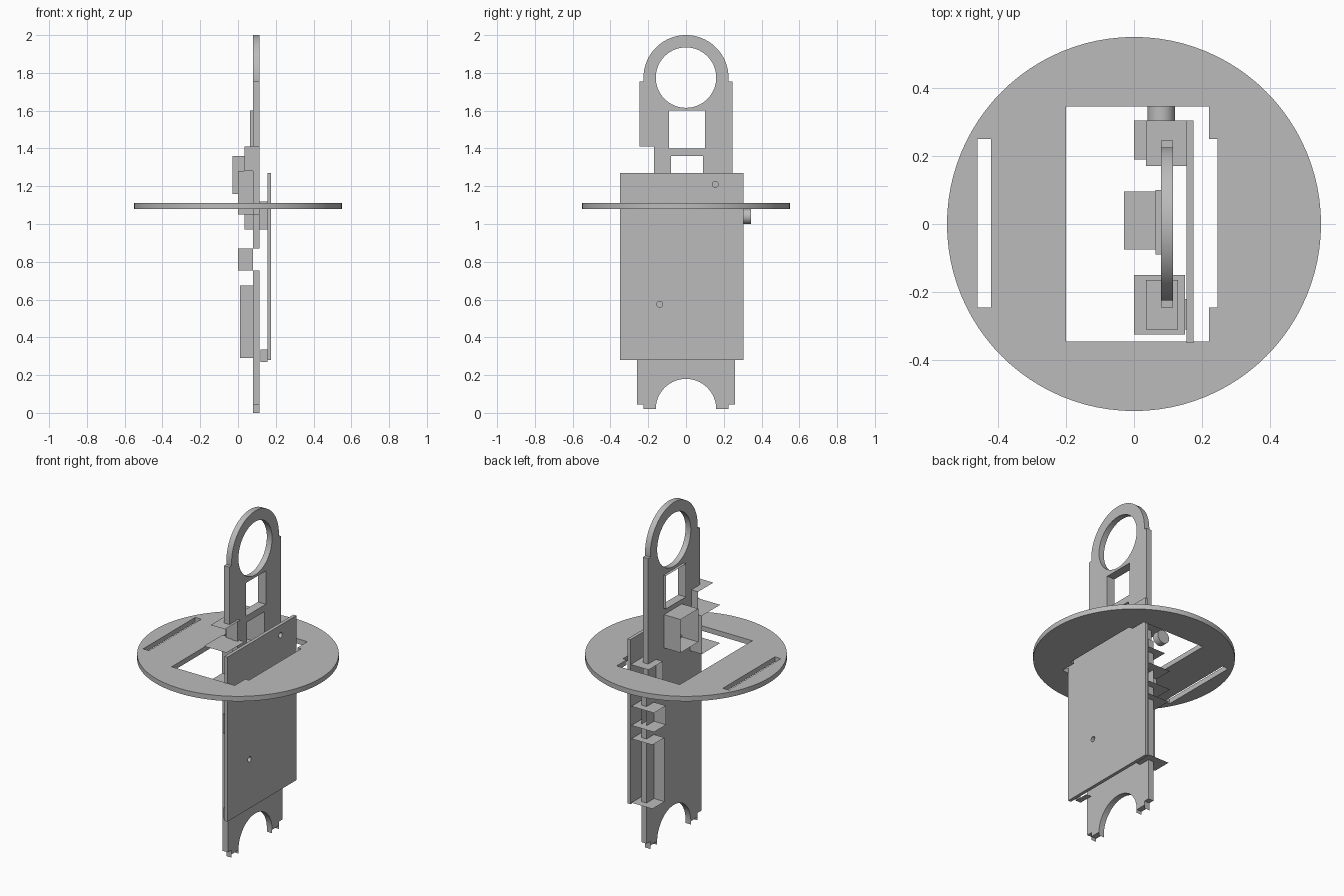
import bpy, bmesh, math
from mathutils import Vector

if "Cube" in bpy.data.objects:
    bpy.data.objects.remove(bpy.data.objects["Cube"], do_unlink=True)

GREY = (0.5, 0.5, 0.5, 1)
mat = bpy.data.materials.new("plain grey")
mat.use_nodes = True
mat.diffuse_color = GREY
mat.node_tree.nodes["Principled BSDF"].inputs["Base Color"].default_value = GREY


def add_object(name, mesh):
    obj = bpy.data.objects.new(name, mesh)
    bpy.context.collection.objects.link(obj)
    mesh.materials.clear()
    mesh.materials.append(mat)
    return obj


def arc(cx, cy, r, start=0, end=360, n=64):
    """Points on an arc, angles in degrees."""
    angles = [math.radians(start + (end - start) * i / n) for i in range(n + 1)]
    pts = [(cx + r * math.cos(a), cy + r * math.sin(a)) for a in angles]
    return pts[:-1] if end - start == 360 else pts


def rect(x0, x1, y0, y1):
    return [(x0, y0), (x1, y0), (x1, y1), (x0, y1)]


def sheet(name, loops, lo, hi, upright=False):
    """Flat sheet with holes: outline loops extruded between lo and hi."""
    curve = bpy.data.curves.new(name, 'CURVE')
    curve.dimensions = '2D'
    curve.fill_mode = 'BOTH'
    curve.extrude = (hi - lo) / 2
    for loop in loops:
        spline = curve.splines.new('POLY')
        spline.points.add(len(loop) - 1)
        for point, (a, b) in zip(spline.points, loop):
            point.co = (a, b, 0, 1)
        spline.use_cyclic_u = True
        spline.use_smooth = False
    temp = bpy.data.objects.new(name + "_outline", curve)
    bpy.context.collection.objects.link(temp)
    bpy.context.view_layer.update()
    graph = bpy.context.evaluated_depsgraph_get()
    mesh = bpy.data.meshes.new_from_object(temp.evaluated_get(graph))
    bpy.data.objects.remove(temp, do_unlink=True)
    mid = (lo + hi) / 2
    for v in mesh.vertices:
        a, b, c = v.co
        v.co = (c + mid, a, b) if upright else (a, b, c + mid)
    return add_object(name, mesh)


def open_box(name, lo, hi, missing):
    """Box of thin walls, leaving out the sides listed, such as '+x'."""
    bm = bmesh.new()
    bmesh.ops.create_cube(bm, size=1)
    bm.normal_update()
    dropped = []
    for f in bm.faces:
        axis = max(range(3), key=lambda i: abs(f.normal[i]))
        side = ("+" if f.normal[axis] > 0 else "-") + "xyz"[axis]
        if side in missing:
            dropped.append(f)
    bmesh.ops.delete(bm, geom=dropped, context='FACES')
    for v in bm.verts:
        v.co = Vector([lo[i] + (v.co[i] + 0.5) * (hi[i] - lo[i]) for i in range(3)])
    mesh = bpy.data.meshes.new(name)
    bm.to_mesh(mesh)
    bm.free()
    return add_object(name, mesh)


def bracket(name, x, y, z, wall_y, wall_x1):
    """Top and bottom sheets joined by one inner wall."""
    open_box(name + "_sheets", (x[0], y[0], z[0]), (x[1], y[1], z[1]),
             ("+x", "-x", "+y", "-y"))
    bm = bmesh.new()
    corners = [(x[0], z[0]), (wall_x1, z[0]), (wall_x1, z[1]), (x[0], z[1])]
    bm.faces.new([bm.verts.new((a, wall_y, b)) for a, b in corners])
    mesh = bpy.data.meshes.new(name + "_wall")
    bm.to_mesh(mesh)
    bm.free()
    add_object(name + "_wall", mesh)


# Round deck with stepped opening and side slot
opening = [(-.2, -.345), (.22, -.345), (.22, -.245), (.245, -.245),
           (.245, .25), (.22, .25), (.22, .345), (-.2, .345)]
sheet("round_deck", [arc(0, 0, .55, n=96), opening, rect(-.46, -.42, -.245, .25)],
      1.08, 1.11)

# Spine: tall upright sheet with ring top, arched foot and edge notch
GAP = (.755, .87)
outline = [(.16, .02), (.225, .02), (.225, .045), (.26, .045),
           (.26, GAP[0]), (.26, GAP[1]), (.26, 1.05), (.245, 1.05), (.245, 1.755)]
outline += arc(0, 1.775, .225, -5, 185)
outline += [(-.245, 1.755), (-.245, 1.41), (-.17, 1.41), (-.17, 1.05), (-.26, 1.05),
            (-.26, GAP[1]), (-.26, GAP[0]), (-.26, .045), (-.225, .045),
            (-.225, .02)]
outline += arc(0, .02, .16, 180, 0, 32)[:-1]
spine = sheet("spine", [outline, arc(0, 1.775, .16), rect(-.09, .10, 1.40, 1.60),
                        rect(-.08, .09, 1.17, 1.36)], .08, .115, True)

# Open the narrow edges of the spine beside the small bracket
bm = bmesh.new()
bm.from_mesh(spine.data)
bm.normal_update()
edge_faces = []
for f in bm.faces:
    c = f.calc_center_median()
    if abs(f.normal.y) > .9 and abs(c.y) > .25 and GAP[0] < c.z < GAP[1]:
        edge_faces.append(f)
bmesh.ops.delete(bm, geom=edge_faces, context='FACES')
bm.to_mesh(spine.data)
bm.free()

# Foot tabs
for side, y in (("left_foot", .16), ("right_foot", -.225)):
    open_box(side + "_tab", (.08, y, 0), (.115, y + .065, .04),
             ("+x", "-x", "+z", "-z"))

# Large side board with two screw holes
sheet("side_board", [rect(-.35, .305, .28, 1.27), arc(.155, 1.21, .016, n=24),
                     arc(-.14, .575, .016, n=24)], .155, .175, True)

# Window surround and open sensor box
open_box("window_surround", (.063, -.09, 1.40), (.08, .10, 1.60), ("+x", "-x"))
open_box("sensor_box", (-.03, -.075, 1.16), (.08, .095, 1.36), ("+x", "-x"))

# Front edge brackets
bracket("upper_front_bracket", (.035, .13), (-.31, -.165), (1.28, 1.41), -.165, .115)
bracket("lower_front_bracket", (0, .15), (-.325, -.15), (1.05, 1.28), -.15, .115)

# Rear edge brackets
bracket("small_rear_bracket", (0, .15), (.19, .305), GAP, .19, .08)
bracket("long_rear_bracket", (.01, .15), (.19, .305), (.29, .675), .19, .08)

# Jack housing with round nozzle
bracket("jack_housing", (.035, .155), (.17, .305), (.97, 1.12), .17, .155)
nozzle = sheet("jack_nozzle", [arc(.08, 1.04, .04, n=32)], .305, .345)
for v in nozzle.data.vertices:
    v.co = (v.co.x, v.co.z, v.co.y)
nozzle.data.flip_normals()

# Small clip under the side board
open_box("lower_clip", (.12, -.31, .27), (.155, -.22, .335), ("+x", "-x", "+y"))

# Smooth the round edges only
for name in ("round_deck", "spine", "jack_nozzle", "side_board"):
    obj = bpy.data.objects[name]
    bpy.ops.object.select_all(action='DESELECT')
    obj.select_set(True)
    bpy.context.view_layer.objects.active = obj
    bpy.ops.object.shade_smooth_by_angle(angle=math.radians(30))
